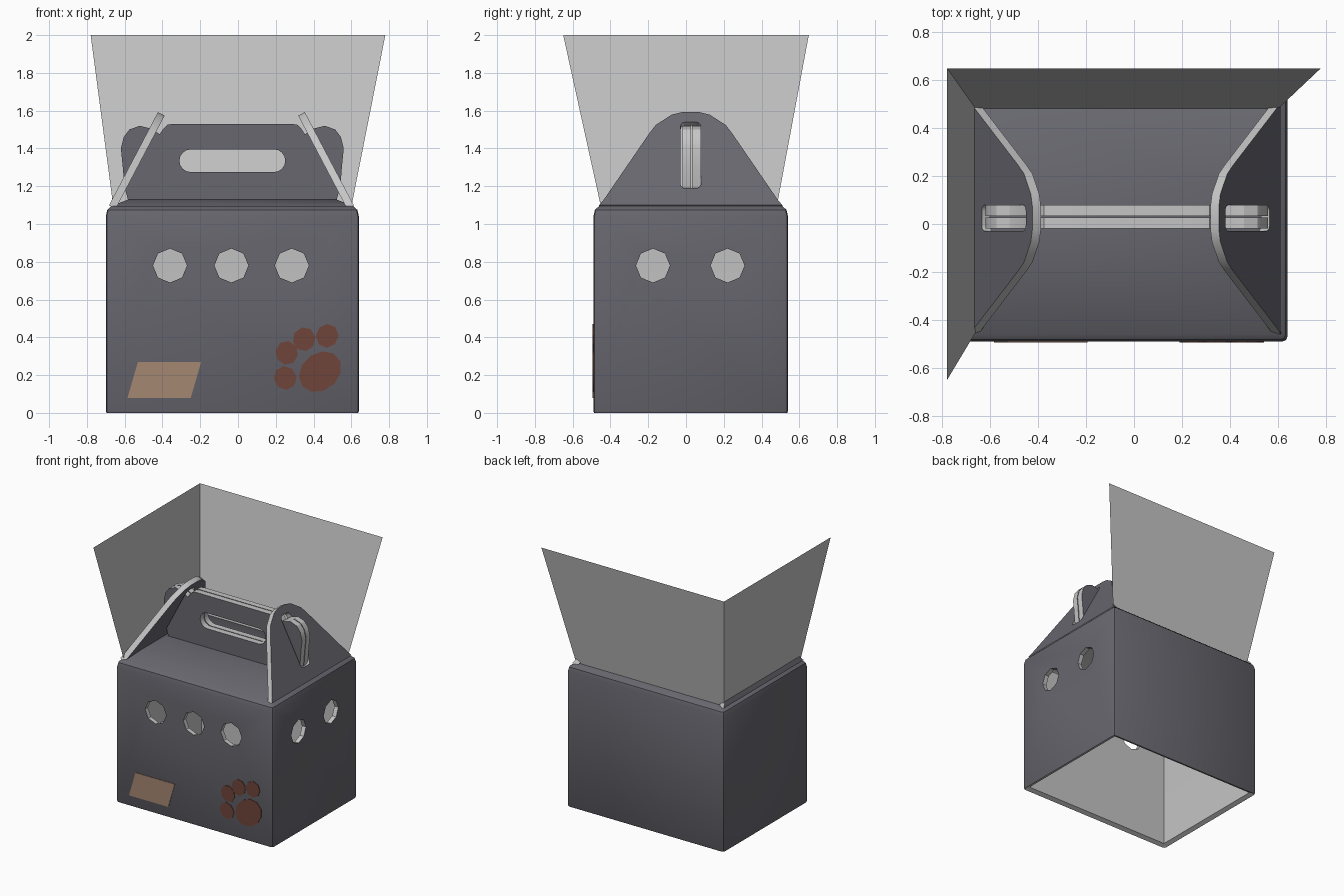
import bpy, bmesh, math
from mathutils import Matrix, Vector

if "Cube" in bpy.data.objects:
    bpy.data.objects.remove(bpy.data.objects["Cube"])

CX, CY = -0.03, 0.025          # centre of the carton


def material(name, rgb):
    m = bpy.data.materials.new(name)
    m.diffuse_color = (*rgb, 1)
    m.use_nodes = True
    m.node_tree.nodes["Principled BSDF"].inputs["Base Color"].default_value = m.diffuse_color
    return m


DARK = material("charcoal_card", (0.138, 0.136, 0.159))
LIGHT = material("light_grey_card", (0.56, 0.56, 0.56))
TAN = material("tan_label", (0.376, 0.242, 0.171))
BROWN = material("red_brown_paw", (0.162, 0.058, 0.042))


def finish(name, bm, mats):
    mesh = bpy.data.meshes.new(name)
    bm.to_mesh(mesh)
    bm.free()
    for m in mats:
        mesh.materials.append(m)
    ob = bpy.data.objects.new(name, mesh)
    bpy.context.collection.objects.link(ob)
    return ob


def activate(ob):
    bpy.ops.object.select_all(action='DESELECT')
    ob.select_set(True)
    bpy.context.view_layer.objects.active = ob


def smooth(ob):
    activate(ob)
    bpy.ops.object.shade_smooth_by_angle(angle=math.radians(32))


def plate(name, loops, thick, matrix, mats):
    """Flat board from an outline plus holes; cut edges take the second material."""
    bm = bmesh.new()
    for loop in loops:
        vs = [bm.verts.new((x, y, -thick / 2)) for x, y in loop]
        for a, b in zip(vs, vs[1:] + vs[:1]):
            bm.edges.new((a, b))
    bmesh.ops.triangle_fill(bm, use_beauty=True, use_dissolve=False, edges=bm.edges[:])
    ext = bmesh.ops.extrude_face_region(bm, geom=bm.faces[:], use_keep_orig=True)
    new = [g for g in ext['geom'] if isinstance(g, bmesh.types.BMVert)]
    bmesh.ops.translate(bm, verts=new, vec=(0, 0, thick))
    bmesh.ops.recalc_face_normals(bm, faces=bm.faces[:])
    bm.normal_update()
    for f in bm.faces:
        f.material_index = 1 if abs(f.normal.z) < 0.5 and len(mats) > 1 else 0
    bm.transform(matrix)
    bmesh.ops.recalc_face_normals(bm, faces=bm.faces[:])
    ob = finish(name, bm, mats)
    smooth(ob)
    return ob


def rounded_rect(x0, x1, y0, y1, r, n=4):
    pts = []
    corners = [(x1 - r, y1 - r), (x0 + r, y1 - r), (x0 + r, y0 + r), (x1 - r, y0 + r)]
    for q, (cx, cy) in enumerate(corners):
        for i in range(n + 1):
            a = math.pi / 2 * (q + i / n)
            pts.append((cx + r * math.cos(a), cy + r * math.sin(a)))
    return pts


def frame(u, v, w, origin):
    m = Matrix((u, v, w)).transposed().to_4x4()
    m.translation = Vector(origin)
    return m


# Carton body: rounded rings up to a shallow roof ridge, open underneath
bm = bmesh.new()
for z, inset in ((0, 0.004), (0.01, 0), (1.04, 0), (1.075, 0.008), (1.095, 0.03)):
    hx, hy = 0.67 - inset, 0.515 - inset
    for x, y in rounded_rect(CX - hx, CX + hx, CY - hy, CY + hy, 0.018, 2):
        bm.verts.new((x, y, z))
for x in (CX - 0.55, CX + 0.55):
    for y in (-0.02, 0.08):
        bm.verts.new((x, y, 1.13))
bmesh.ops.convex_hull(bm, input=bm.verts[:])
bmesh.ops.dissolve_limit(bm, angle_limit=0.01, verts=bm.verts[:], edges=bm.edges[:])
bmesh.ops.recalc_face_normals(bm, faces=bm.faces[:])
bm.normal_update()
bottom = [f for f in bm.faces if f.normal.z < -0.9]
bmesh.ops.delete(bm, geom=bottom, context='FACES')
body = finish("carton_body", bm, [DARK, LIGHT])
mod = body.modifiers.new("card", 'SOLIDIFY')
mod.thickness = 0.035
mod.offset = -1
mod.material_offset = 1
mod.material_offset_rim = 1

# Octagonal air holes in the front and right walls
bm = bmesh.new()
holes = [((x, -0.49, 0.78), 'X') for x in (-0.36, -0.035, 0.285)]
holes += [((0.64, y, 0.78), 'Y') for y in (-0.175, 0.22)]
for pos, axis in holes:
    rot = Matrix.Rotation(math.pi / 2, 4, axis)
    spin = Matrix.Rotation(0, 4, 'Z')
    bmesh.ops.create_cone(bm, cap_ends=True, segments=8, radius1=0.09, radius2=0.09,
                          depth=0.16, matrix=Matrix.Translation(pos) @ rot @ spin)
for f in bm.faces:
    f.material_index = 1
cutter = finish("hole_cutter", bm, [DARK, LIGHT])
cutter.hide_render = True
mod = body.modifiers.new("holes", 'BOOLEAN')
mod.operation = 'DIFFERENCE'
mod.solver = 'EXACT'
mod.object = cutter
activate(body)
for name in [m.name for m in body.modifiers]:
    bpy.ops.object.modifier_apply(modifier=name)
bpy.data.objects.remove(cutter)
smooth(body)

# Slanted side panels with a rounded top and a slot for the handle ears
SLOPE = Vector((-0.465, 0, 0.885))
half = [(0.485, 1.09), (0.46, 1.12), (0.22, 1.47), (0.185, 1.515), (0.10, 1.57), (0.045, 1.583)]
rim = [(y, z) for y, z in half] + [(-y, z) for y, z in reversed(half)]
to_local = lambda pts: [(y, (z - 1.1) / 0.885) for y, z in pts]
slot = [(y - 0.0, z) for y, z in rounded_rect(-0.055, 0.055, 1.18, 1.53, 0.025, 3)]
for side, label in ((1, "right"), (-1, "left")):
    up = Vector((SLOPE.x * side, 0, SLOPE.z))
    out = Vector((0.885 * side, 0, 0.465))
    m = frame((0, 1, 0), up, out, (CX - 0.005 + 0.625 * side, CY, 1.1))
    plate(f"{label}_side_panel", [to_local(rim), to_local(slot)], 0.04, m, [DARK, LIGHT])

# Two handle boards with grip hole and ears that pass through the slots
ear = [(0.55, 1.12), (0.572, 1.2), (0.58, 1.3), (0.59, 1.4), (0.575, 1.46), (0.545, 1.5),
       (0.49, 1.52), (0.43, 1.505), (0.385, 1.475), (0.365, 1.505), (0.345, 1.525), (0.315, 1.53)]
outline = ear + [(-x, z) for x, z in reversed(ear)]
grip = rounded_rect(-0.28, 0.28, 1.275, 1.395, 0.059, 4)
for label, y in (("front", 0.004), ("back", 0.056)):
    m = frame((1, 0, 0), (0, 0, 1), (0, -1, 0), (CX, y, 0))
    plate(f"{label}_handle_board", [outline, grip], 0.046, m, [DARK, LIGHT])

# Open flaring flaps at the back and left
bm = bmesh.new()
pts = [(0.60, 0.48, 1.09), (-0.66, 0.48, 1.09), (-0.66, -0.45, 1.09),
       (0.78, 0.65, 2), (-0.78, 0.65, 2), (-0.78, -0.65, 2)]
v = [bm.verts.new(p) for p in pts]
bm.faces.new((v[0], v[3], v[4], v[1]))
bm.faces.new((v[1], v[4], v[5], v[2]))
finish("open_flaps", bm, [LIGHT])

# Label and paw print on the front wall
front = frame((1, 0, 0), (0, 0, 1), (0, -1, 0), (0, -0.491, 0))
plate("label", [[(-0.585, 0.08), (-0.25, 0.08), (-0.195, 0.27), (-0.53, 0.27)]],
      0.006, front, [TAN])


def blob(cx, cy, rx, ry, tilt, n):
    c, s = math.cos(tilt), math.sin(tilt)
    ring = [(rx * math.cos(a), ry * math.sin(a)) for a in
            [2 * math.pi * (i + 0.5) / n for i in range(n)]]
    return [(cx + x * c - y * s, cy + x * s + y * c) for x, y in ring]


toes = [(0.25, 0.185, 0.5), (0.258, 0.318, 0.2), (0.35, 0.39, -0.2), (0.472, 0.408, -0.4)]
for i, (x, z, tilt) in enumerate(toes):
    plate(f"paw_toe_{i + 1}", [blob(x, z, 0.06, 0.064, tilt, 8)], 0.006, front, [BROWN])
plate("paw_pad", [blob(0.435, 0.218, 0.122, 0.098, 0.7, 11)], 0.006, front, [BROWN])
